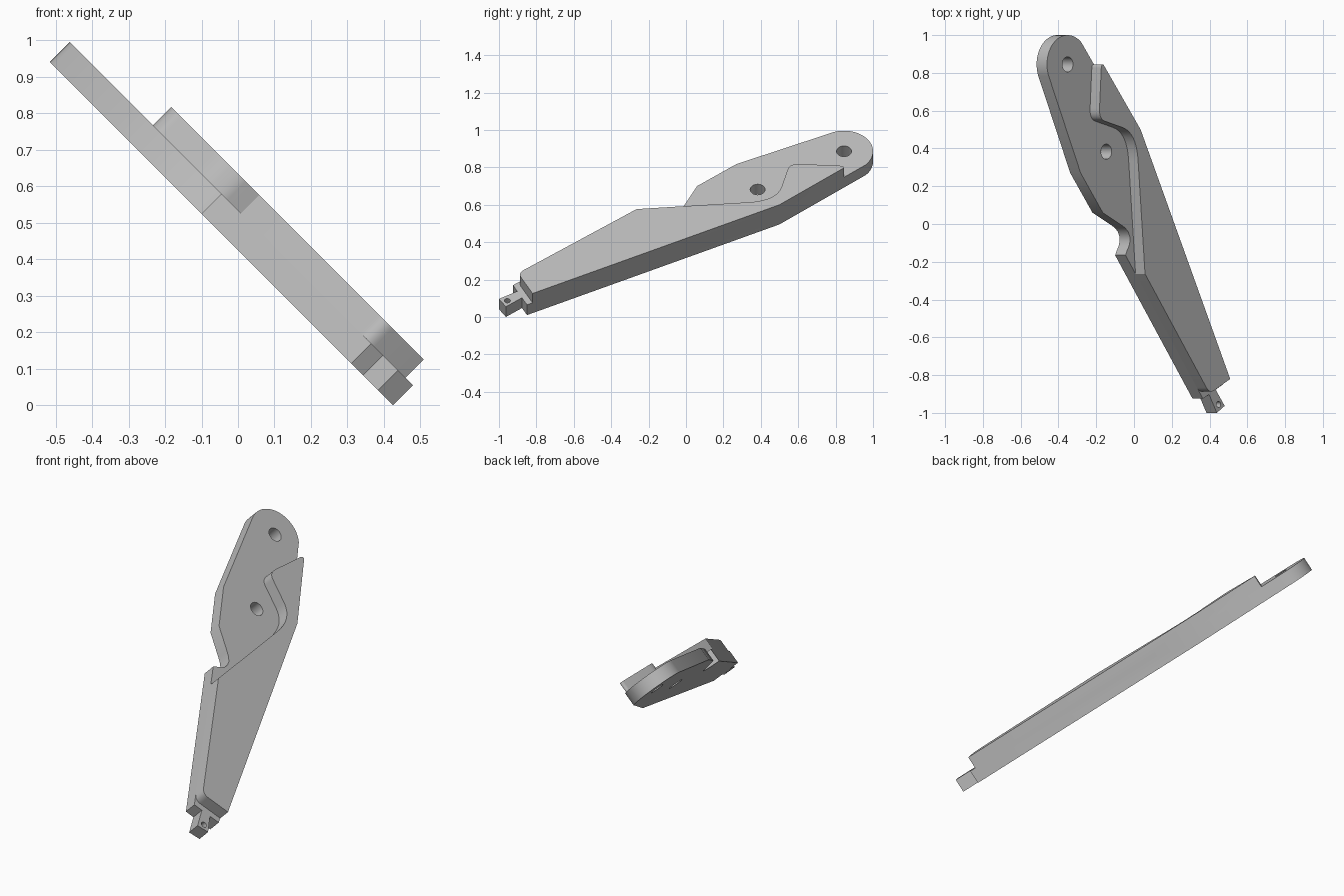
import bpy, bmesh, math
from mathutils import Vector

if "Cube" in bpy.data.objects:
    bpy.data.objects.remove(bpy.data.objects["Cube"])

# Plate frame: a = slope position, b = y, h = height through the plate
BOTTOM, STEP, TOP = 0.425, 0.535, 0.635
ROOT2 = math.sqrt(2)


def to_world(a, b, h):
    return Vector(((a + h) / 2, b, (h - a) / 2))


def lerp(p, q, t):
    return Vector(p).lerp(Vector(q), t)


def rounded(before, corner, after, size, steps=10):
    """Smooth corner between two straight edges."""
    before, corner, after = Vector(before), Vector(corner), Vector(after)
    start = corner + (before - corner).normalized() * size
    end = corner + (after - corner).normalized() * size
    return [start.lerp(corner, i / steps).lerp(corner.lerp(end, i / steps), i / steps)
            for i in range(steps + 1)]


def arc(center, radius, first, last, steps):
    return [(center[0] + ROOT2 * radius * math.cos(math.radians(first + (last - first) * i / steps)),
             center[1] + radius * math.sin(math.radians(first + (last - first) * i / steps)))
            for i in range(steps + 1)]


def slab(name, outline, low, high):
    bm = bmesh.new()
    base = bm.faces.new([bm.verts.new(to_world(p[0], p[1], low)) for p in outline])
    grown = bmesh.ops.extrude_face_region(bm, geom=[base])
    shift = to_world(0, 0, high) - to_world(0, 0, low)
    bmesh.ops.translate(bm, vec=shift,
                        verts=[v for v in grown["geom"] if isinstance(v, bmesh.types.BMVert)])
    bmesh.ops.recalc_face_normals(bm, faces=bm.faces)
    mesh = bpy.data.meshes.new(name)
    bm.to_mesh(mesh)
    bm.free()
    obj = bpy.data.objects.new(name, mesh)
    bpy.context.collection.objects.link(obj)
    mesh.materials.append(grey)
    return obj


def combine(target, other, operation):
    mod = target.modifiers.new(other.name, "BOOLEAN")
    mod.operation, mod.object, mod.solver = operation, other, "EXACT"
    bpy.context.view_layer.objects.active = target
    bpy.ops.object.modifier_apply(modifier=mod.name)
    bpy.data.objects.remove(other)


grey = bpy.data.materials.new("plain grey")
grey.use_nodes = True
colour = (0.5, 0.5, 0.5, 1)
grey.diffuse_color = colour
grey.node_tree.nodes["Principled BSDF"].inputs["Base Color"].default_value = colour

# Shared outline points
eye = (-1.237, 0.845)
round_end = arc(eye, 0.155, 49, 203, 32)
kink = (-0.565, 0.5)
heel_right, heel_left = (0.405, -0.85), (0.195, -0.925)
hip = (-0.625, -0.165)

# Lower plate with rounded end, side notch and end tab
notch = [(-0.865, 0.06), (-0.67, -0.005), (-0.63, -0.02), (-0.597, -0.04),
         (-0.58, -0.065), (-0.577, -0.09), (-0.588, -0.117), (-0.61, -0.143)]
tab = [(0.26, -0.902), (0.342, -1.0), (0.425, -0.963), (0.33, -0.877)]
arm = slab("arm_plate", [kink] + round_end + [(-1.1, 0.27)] + notch + [hip, heel_left]
           + tab + [heel_right], BOTTOM, STEP)

# Raised upper layer with a curved step
tip_right = lerp(kink, round_end[0], 0.745)
tip_left = (-0.98, 0.845)
bend_out, bend_in = (-1.005, 0.555), (-0.61, 0.485)
start = lerp(hip, heel_left, 0.13)
toe_left = lerp(hip, heel_left, 0.965)
toe_right = lerp(kink, heel_right, 0.978)
raised = slab("raised_layer",
              [kink, tip_right] + rounded(tip_right, tip_left, bend_out, 0.02)
              + rounded(tip_left, bend_out, bend_in, 0.06)
              + rounded(bend_out, bend_in, start, 0.15) + [start]
              + rounded(start, toe_left, toe_right, 0.05) + [toe_right], STEP, TOP)
combine(arm, raised, "UNION")

# Through holes
for label, center, radius in (("end_hole", eye, 0.04), ("middle_hole", (-0.828, 0.383), 0.04),
                              ("tab_hole", (0.361, -0.955), 0.016)):
    cutter = slab(label, arc(center, radius, 0, 360, 32)[:-1], BOTTOM - 0.1, TOP + 0.1)
    cutter.hide_render = True
    combine(arm, cutter, "DIFFERENCE")

bpy.ops.object.select_all(action="DESELECT")
arm.select_set(True)
bpy.context.view_layer.objects.active = arm
bpy.ops.object.shade_smooth_by_angle(angle=math.radians(30))
